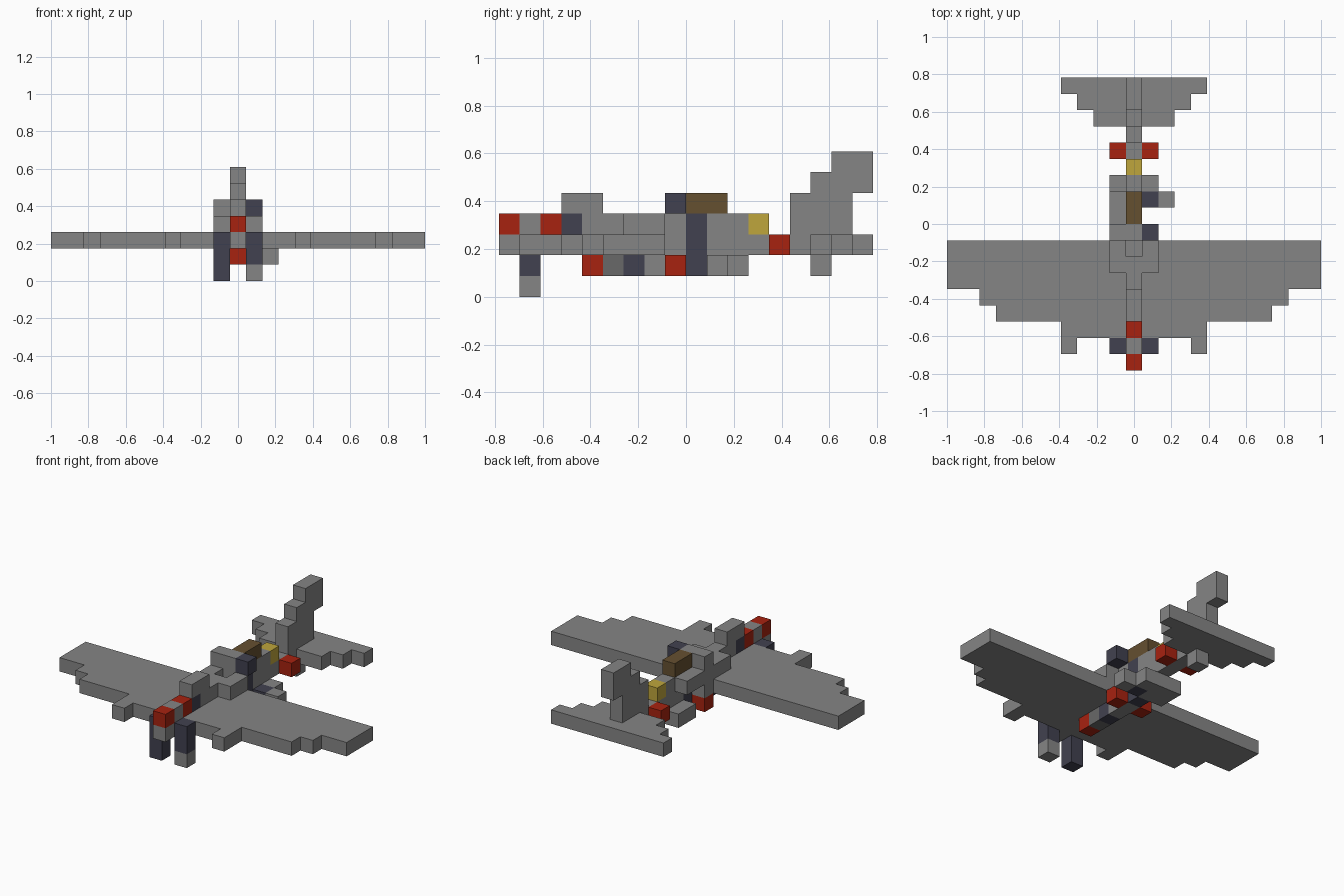
import bpy
import bmesh
from mathutils import Matrix, Vector

start = bpy.data.objects.get("Cube")
if start:
    bpy.data.objects.remove(start, do_unlink=True)

UNIT = 2 / 23          # edge of one block
LENGTH_CELLS = 18


def make_material(name, rgb):
    mat = bpy.data.materials.new(name)
    mat.use_nodes = True
    color = (*rgb, 1)
    mat.diffuse_color = color
    mat.node_tree.nodes["Principled BSDF"].inputs["Base Color"].default_value = color
    return mat


grey = make_material("grey", (.235, .235, .235))
dim_grey = make_material("dim grey", (.14, .14, .14))
navy = make_material("dark navy", (.053, .053, .08))
red = make_material("red", (.39, .016, .005))
brown = make_material("brown", (.13, .08, .03))
yellow = make_material("yellow", (.52, .38, .045))


def span(cells):
    """First and last cell of a range given as a number or a pair."""
    return cells if isinstance(cells, tuple) else (cells, cells)


def part(name, mat, *blocks, mirror=False):
    """One object from blocks of (across, along, up) cell ranges."""
    bm = bmesh.new()
    for block in blocks:
        ranges = [span(c) for c in block]
        for side in ((1, -1) if mirror else (1,)):
            low = Vector([r[0] for r in ranges])
            high = Vector([r[1] + 1 for r in ranges])
            size = (high - low) * UNIT
            mid = (high + low) / 2 - Vector((.5, LENGTH_CELLS / 2, 0))
            mid.x *= side
            matrix = Matrix.Translation(mid * UNIT) @ Matrix.Diagonal((*size, 1))
            bmesh.ops.create_cube(bm, size=1, matrix=matrix)
    mesh = bpy.data.meshes.new(name)
    bm.to_mesh(mesh)
    bm.free()
    mesh.materials.append(mat)
    obj = bpy.data.objects.new(name, mesh)
    bpy.context.collection.objects.link(obj)
    return obj


def centred(half, along, up):
    return ((-half, half), along, up)


# Wings, stepped at the leading edge
part("wings", grey, centred(11, (5, 7), 2), centred(9, 4, 2),
     centred(8, 3, 2), centred(4, 2, 2))
part("wing_gun", grey, (4, 1, 2), mirror=True)

# Nose and front fuselage
part("nose_base", grey, (0, (0, 1), 2))
part("nose_tip", red, (0, 0, 3))
part("nose_band_grey", grey, (0, 1, 3))
part("nose_band_red", red, (0, 2, 3))
part("nose_window", navy, (0, 3, 3))
part("front_hood", grey, (0, (3, 4), 4), (0, (4, 6), 3))
part("shoulder", grey, (1, (6, 7), 3), mirror=True)

# Landing legs
part("right_leg", navy, (-1, 1, (0, 2)))
part("left_leg", navy, (1, 1, (1, 2)))
part("left_foot", grey, (1, 1, 0))

# Keel under the wings
part("keel_red", red, (0, 4, 1))
part("keel_dim", dim_grey, (0, 5, 1))
part("keel_dark", navy, (0, 6, 1))
part("keel_grey", grey, (0, (7, 8), 1))
part("belly_light", red, (1, 8, 1), mirror=True)

# Cabin
part("cabin_front", grey, (0, 8, (2, 4)), (-1, 8, (2, 4)))
part("cabin_side", grey, (-1, (9, 10), 3))
part("cabin_dark_core", navy, (0, 9, (1, 3)))
part("cabin_dark_block", navy, (1, 8, 4))
part("cabin_roof", brown, (0, (9, 10), 4))
part("cabin_rear", grey, (0, (10, 11), (2, 3)))

# Rear belly
part("rear_belly", grey, centred(1, 11, 1), ((-1, 0), 10, 1), (2, 10, 1))
part("rear_belly_dark", navy, (1, 10, 1))

# Tail boom and tail
part("tail_boom", grey, (0, (12, 14), 2))
part("rear_lamp", yellow, (0, 12, 3))
part("boom_light", red, (1, 13, 2), mirror=True)
part("tailplane", grey, centred(2, 15, 2), centred(3, 16, 2), centred(4, 17, 2))
part("tail_skid", grey, (0, 15, 1))
part("tail_fin", grey, (0, (14, 16), (3, 4)), (0, (15, 17), 5), (0, (16, 17), 6))
